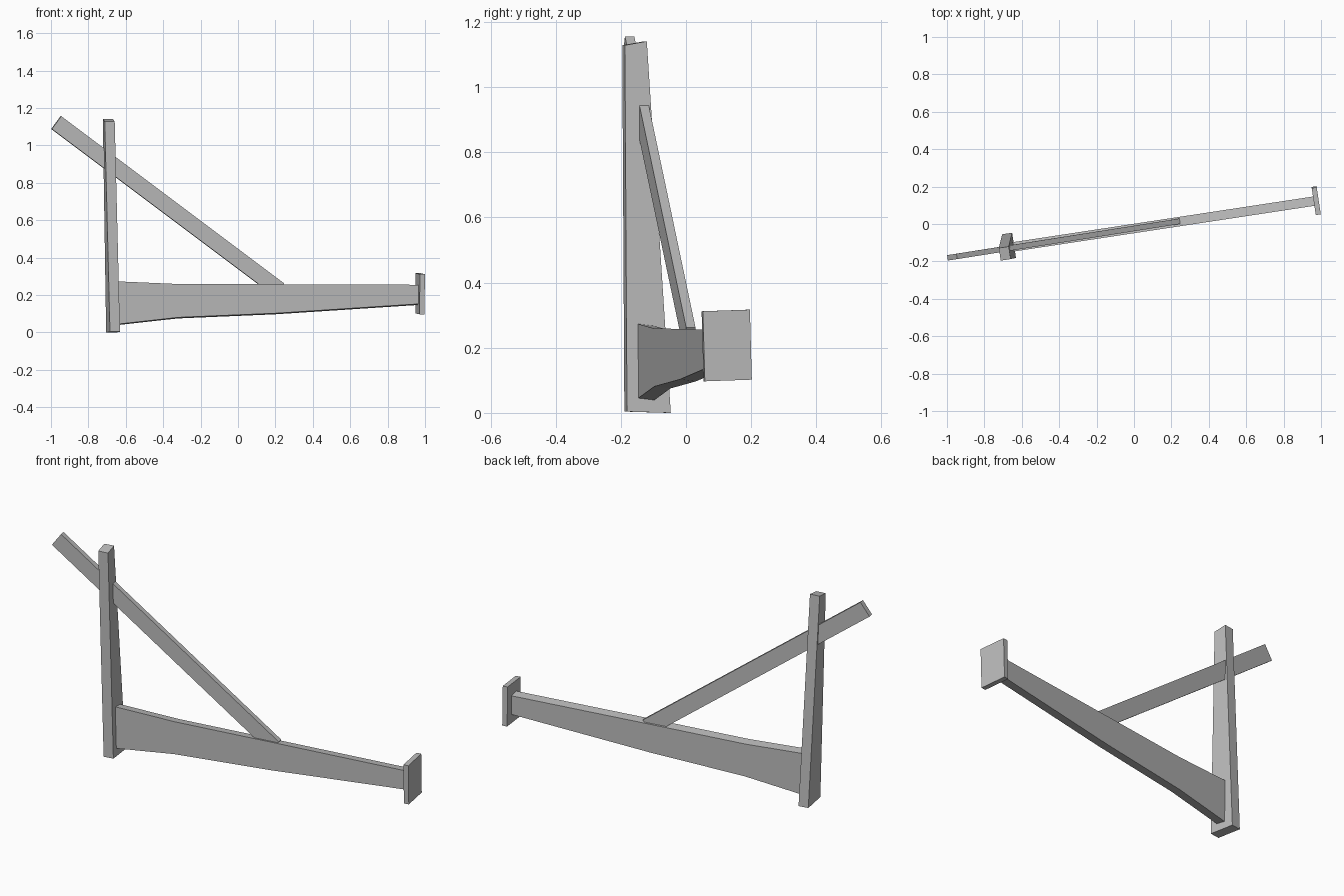
import bpy
import bmesh
from mathutils import Vector

cube = bpy.data.objects.get("Cube")
if cube:
    bpy.data.objects.remove(cube, do_unlink=True)

# One plain grey for everything
grey = bpy.data.materials.new("plain grey")
grey.use_nodes = True
grey.diffuse_color = (0.5, 0.5, 0.5, 1)
grey.node_tree.nodes["Principled BSDF"].inputs["Base Color"].default_value = (0.5, 0.5, 0.5, 1)

# The whole frame lies in a vertical plane turned slightly about z
ALONG = Vector((0.988, 0.151, 0))
ACROSS = Vector((-0.151, 0.988, 0))
UP = Vector((0, 0, 1))


def loft(name, sections):
    """Join four-cornered sections, each given as (centre, half side a, half side b)."""
    bm = bmesh.new()
    rings = []
    for centre, a, b in sections:
        c = Vector(centre)
        rings.append([bm.verts.new(c + a * s + b * t)
                      for s, t in ((-1, -1), (1, -1), (1, 1), (-1, 1))])
    for low, high in zip(rings, rings[1:]):
        for i in range(4):
            j = (i + 1) % 4
            bm.faces.new((low[i], low[j], high[j], high[i]))
    bm.faces.new(rings[0][::-1])
    bm.faces.new(rings[-1])
    bmesh.ops.recalc_face_normals(bm, faces=bm.faces)
    mesh = bpy.data.meshes.new(name)
    bm.to_mesh(mesh)
    bm.free()
    mesh.materials.append(grey)
    obj = bpy.data.objects.new(name, mesh)
    bpy.context.collection.objects.link(obj)
    return obj


# Upright post, leaning a little and tapering in depth towards the top
loft("post", [
    ((-0.668, -0.118, 0.002), ALONG * 0.027, ACROSS * 0.068 - UP * 0.002),
    ((-0.691, -0.158, 1.135), ALONG * 0.027, ACROSS * 0.034 + UP * 0.006),
])

# Main beam: x, bottom height, top height
profile = [(-0.645, 0.042, 0.27), (-0.32, 0.078, 0.256),
           (0.2, 0.1, 0.255), (0.965, 0.15, 0.252)]
roll = UP * -0.003
loft("beam", [
    ((x, 0.152 * x - 0.024, (low + high) / 2),
     ACROSS * 0.025 + roll, UP * (high - low) / 2)
    for x, low, high in profile
])

# Diagonal brace passing through the post and into the beam
brace_top = Vector((-0.972, -0.177, 1.122))
brace_foot = Vector((0.22, 0.011, 0.228))
brace_up = (brace_foot - brace_top).cross(ACROSS).normalized() * 0.0425
loft("brace", [(p, ACROSS * 0.0145, brace_up) for p in (brace_top, brace_foot)])

# End plate
plate = Vector((0.974, 0.125, 0.207))
loft("end_plate", [
    (plate + ALONG * d, ACROSS * 0.073 + UP * 0.0025, UP * 0.1075 - ACROSS * 0.003)
    for d in (-0.0135, 0.0135)
])
